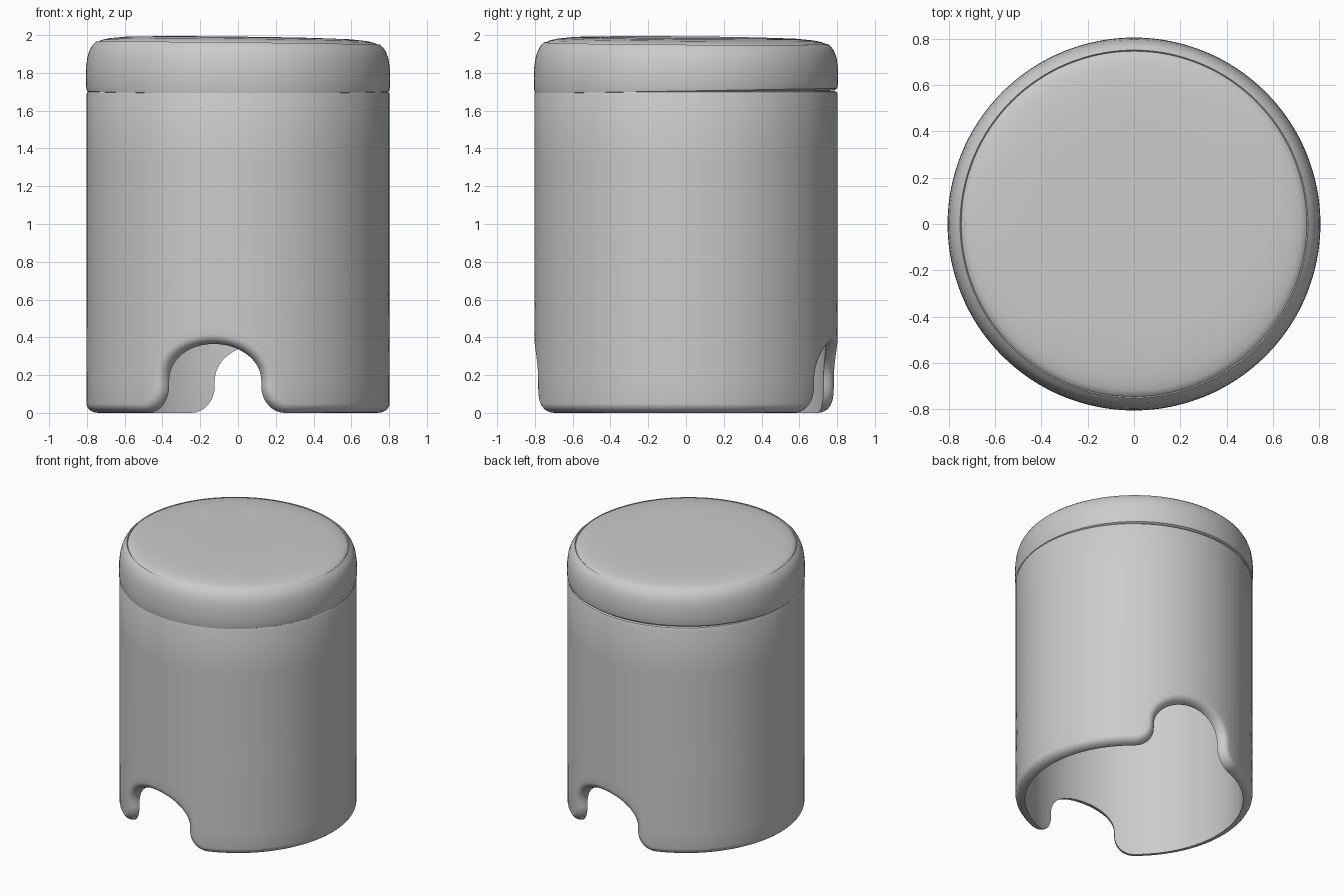
import bpy
import bmesh
from math import sin, cos, pi, radians

if "Cube" in bpy.data.objects:
    bpy.data.objects.remove(bpy.data.objects["Cube"])

R, WALL, TOP = 0.803, 0.065, 1.705
ARCH_CENTRE = radians(-100)

grey = bpy.data.materials.new("soft grey")
grey.use_nodes = True
colour = (0.6, 0.6, 0.6, 1)
grey.diffuse_color = colour
grey.node_tree.nodes["Principled BSDF"].inputs["Base Color"].default_value = colour


def make_object(name, columns, capped=False):
    """Skin a closed ring of point columns into a smooth object."""
    bm = bmesh.new()
    rings = [[bm.verts.new(p) for p in col] for col in columns]
    for a, b in zip(rings, rings[1:] + rings[:1]):
        pairs = list(zip(a, b))
        if not capped:
            pairs.append(pairs[0])
        for (p, q), (s, t) in zip(pairs, pairs[1:]):
            bm.faces.new((p, q, t, s))
    if capped:
        bm.faces.new([r[0] for r in rings])
        bm.faces.new([r[-1] for r in rings])
    bmesh.ops.recalc_face_normals(bm, faces=bm.faces)
    mesh = bpy.data.meshes.new(name)
    bm.to_mesh(mesh)
    bm.free()
    mesh.materials.append(grey)
    obj = bpy.data.objects.new(name, mesh)
    bpy.context.collection.objects.link(obj)
    bpy.ops.object.select_all(action='DESELECT')
    obj.select_set(True)
    bpy.context.view_layer.objects.active = obj
    bpy.ops.object.shade_smooth_by_angle(angle=radians(40))
    return obj


def on_shell(s, z, r):
    """Wrap arc length s and height z round the cylinder."""
    a = ARCH_CENTRE + s / R
    return (r * cos(a), r * sin(a), z)


# Lower edge over half a turn: (arc, height, normal into the wall)
HALF, FILLET, ARCH_BASE, ARCH_RISE = 0.275, 0.14, 0.17, 0.195
path = []
for i in range(28):
    t = pi - pi * i / 27
    nx, nz = cos(t) / HALF, sin(t) / ARCH_RISE
    n = (nx * nx + nz * nz) ** 0.5
    path.append((HALF * cos(t), ARCH_BASE + ARCH_RISE * sin(t), nx / n, nz / n))
for i in range(9):
    t = pi + pi / 2 * i / 8
    path.append((HALF + FILLET + FILLET * cos(t), FILLET + FILLET * sin(t),
                 -cos(t), -sin(t)))
flat_start, flat_end = HALF + FILLET, pi * R - HALF - FILLET
for i in range(1, 28):
    path.append((flat_start + (flat_end - flat_start) * i / 28, 0, 0, 1))
for i in range(9):
    t = -pi / 2 + pi / 2 * i / 8
    path.append((flat_end + FILLET * cos(t), FILLET + FILLET * sin(t),
                 -cos(t), -sin(t)))

# Hollow body with two opposite arches, rounded outer rim and open inside
columns = []
for turn in range(2):
    for i, (s, z, nx, nz) in enumerate(path):
        even = pi * R * i / len(path) - HALF
        upper = 0.65 * s + 0.35 * even

        def wall(s0, z0, r):
            rows = [on_shell(s0 + (upper - s0) * k / 5 + turn * pi * R,
                             z0 + (0.65 - z0) * k / 5, r) for k in range(6)]
            return rows + [on_shell(upper + turn * pi * R, h, r)
                           for h in (1.0, 1.35, TOP - 0.02)]

        rim = []
        for k in range(1, 6):
            t = pi / 2 * k / 6
            d = 0.05 * (1 - cos(t))
            rim.append(on_shell(s + nx * d + turn * pi * R, z + nz * d,
                                R - WALL * (1 - sin(t))))
        outer = wall(s + nx * 0.05, z + nz * 0.05, R)
        inner = wall(s, z, R - WALL)
        lip = [on_shell(upper + turn * pi * R, TOP - 0.005, R - 0.006),
               on_shell(upper + turn * pi * R, TOP, R - 0.02)]
        columns.append(rim + outer + lip + inner[::-1])
make_object("stool_body", columns)

# Padded seat with a seam round its top panel, sitting slightly askew
profile = [(0.05, 1.69), (0.74, 1.69), (0.785, 1.694), (0.8, 1.705),
           (0.805, 1.73), (0.806, 1.78), (0.804, 1.83), (0.797, 1.88),
           (0.785, 1.915), (0.77, 1.94), (0.752, 1.957), (0.747, 1.951),
           (0.743, 1.957), (0.72, 1.967), (0.68, 1.976), (0.6, 1.984),
           (0.45, 1.988), (0.25, 1.988), (0.05, 1.988)]
columns = []
for i in range(128):
    a = 2 * pi * i / 128
    col = []
    for r, z in profile:
        x, y = r * cos(a), r * sin(a)
        high = (z - 1.69) / 0.3
        tilt = (1 - high) * 0.018 * y - high * (0.012 * x + 0.009 * y)
        col.append((x, y, z + tilt))
    columns.append(col)
make_object("seat_cushion", columns, capped=True)
